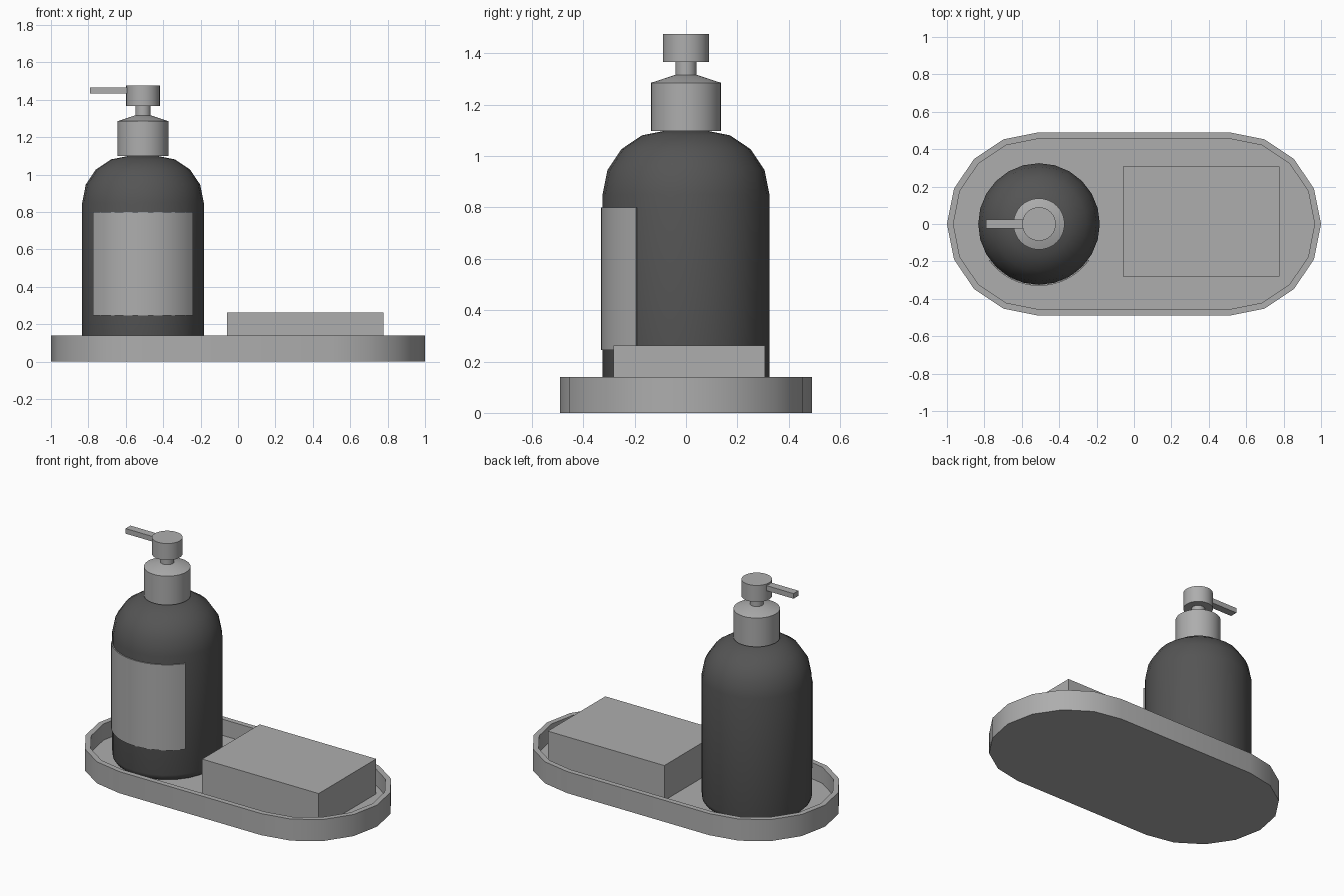
import bpy, math
from math import sin, cos, pi, radians

if "Cube" in bpy.data.objects:
    bpy.data.objects.remove(bpy.data.objects["Cube"])


def material(name, grey):
    m = bpy.data.materials.new(name)
    m.diffuse_color = (grey, grey, grey, 1)
    m.use_nodes = True
    m.node_tree.nodes["Principled BSDF"].inputs["Base Color"].default_value = m.diffuse_color
    return m


LIGHT = material("light_grey", 0.42)
DARK = material("dark_grey", 0.09)
BX = -0.508      # bottle axis
FLOOR = 0.035    # inside floor of the tray


def loft(name, rings, mat):
    """Skin a stack of closed counter-clockwise rings (points, z) and cap both ends."""
    n = len(rings[0][0])
    verts = [(x, y, z) for pts, z in rings for x, y in pts]
    faces = [(k * n + i, k * n + (i + 1) % n, (k + 1) * n + (i + 1) % n, (k + 1) * n + i)
             for k in range(len(rings) - 1) for i in range(n)]
    faces.append(tuple(reversed(range(n))))
    faces.append(tuple(range((len(rings) - 1) * n, len(rings) * n)))
    mesh = bpy.data.meshes.new(name)
    mesh.from_pydata(verts, [], faces)
    mesh.materials.append(mat)
    mesh.shade_smooth()
    mesh.set_sharp_from_angle(angle=radians(30))
    obj = bpy.data.objects.new(name, mesh)
    bpy.context.collection.objects.link(obj)
    return obj


def arc(cx, r, a0, a1, steps):
    return [(cx + r * cos(radians(a0 + (a1 - a0) * i / steps)),
             r * sin(radians(a0 + (a1 - a0) * i / steps))) for i in range(steps + 1)]


def lathe(name, profile, sides, mat):
    return loft(name, [(arc(BX, r, 0, 360, sides)[:-1], z) for r, z in profile], mat)


def box(name, x0, x1, y0, y1, z0, z1, mat):
    pts = [(x0, y0), (x1, y0), (x1, y1), (x0, y1)]
    return loft(name, [(pts, z0), (pts, z1)], mat)


def stadium(r):
    return arc(0.51, r, -90, 90, 8) + arc(-0.51, r, 90, 270, 8)


# Tray: rounded ends, raised rim, sunken floor
loft("tray", [(stadium(0.49), 0), (stadium(0.49), 0.14),
              (stadium(0.456), 0.14), (stadium(0.456), FLOOR)], LIGHT)

# Bottle: small rounded foot and large rounded shoulder
foot = [(0.28 + 0.045 * sin(i * pi / 6), FLOOR + 0.045 * (1 - cos(i * pi / 6)))
        for i in range(4)]
shoulder = [(0.075 + 0.25 * cos(i * pi / 8), 0.85 + 0.25 * sin(i * pi / 8))
            for i in range(5)]
lathe("bottle", foot + shoulder, 24, DARK)

# Label: thin curved plate on the front of the bottle
label_pts = arc(BX, 0.331, 216, 324, 16) + arc(BX, 0.324, 324, 216, 16)
loft("label", [(label_pts, 0.245), (label_pts, 0.80)], LIGHT)

# Pump: collar with sloped top, stem, head and spout
lathe("collar", [(0.137, 1.098), (0.137, 1.285), (0.045, 1.315)], 32, LIGHT)
lathe("stem", [(0.041, 1.30), (0.041, 1.38)], 24, LIGHT)
lathe("pump_head", [(0.09, 1.367), (0.09, 1.475)], 32, LIGHT)
box("spout", -0.79, BX - 0.05, -0.025, 0.025, 1.432, 1.465, LIGHT)

# Soap bar
box("soap_bar", -0.06, 0.777, -0.282, 0.308, FLOOR, 0.262, LIGHT)
